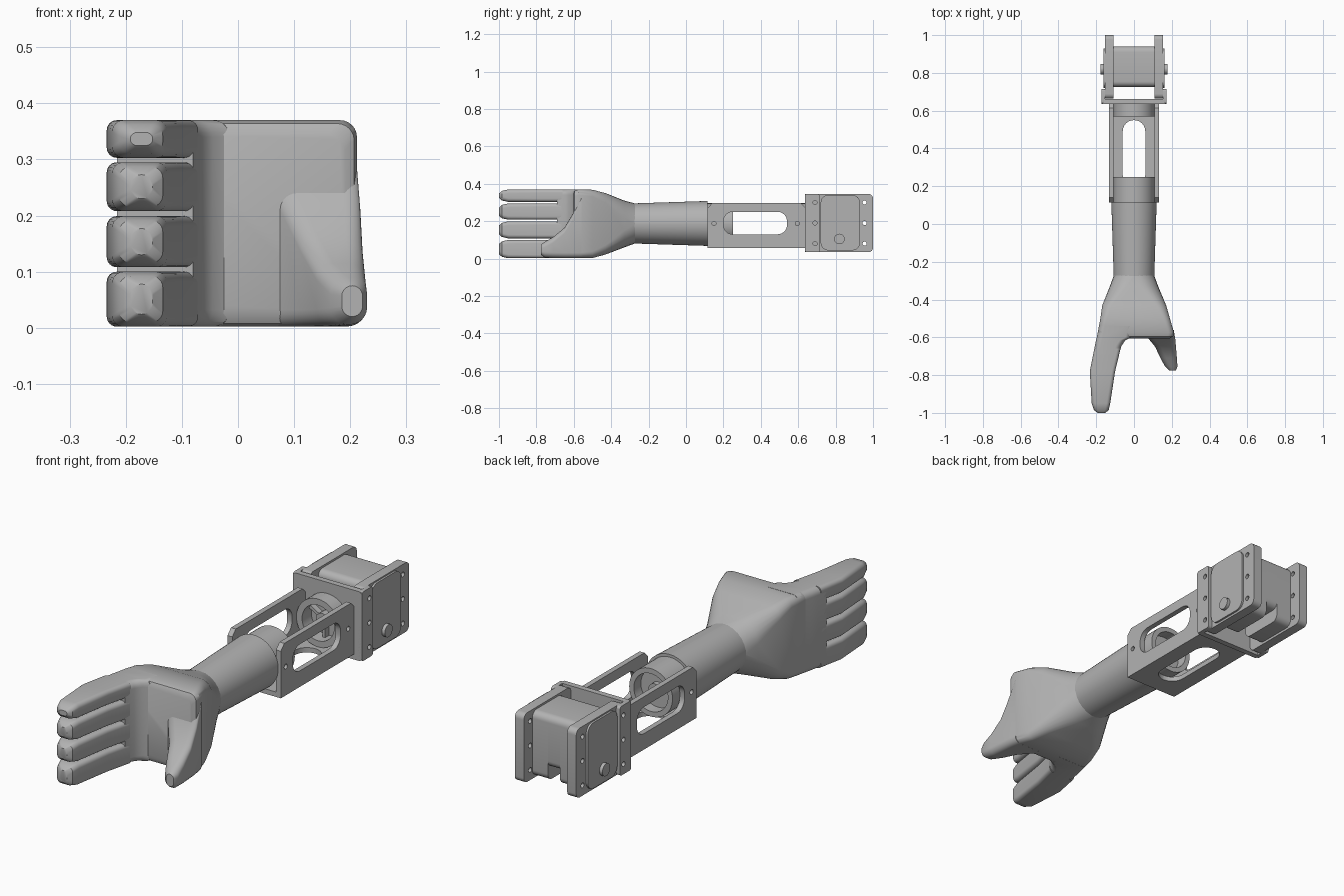
import bpy, bmesh, math
from mathutils import Matrix, Vector

cube = bpy.data.objects.get("Cube")
if cube:
    bpy.data.objects.remove(cube, do_unlink=True)

grey = bpy.data.materials.new("plain_grey")
grey.use_nodes = True
GREY = (0.45, 0.45, 0.45, 1)
grey.diffuse_color = GREY
grey.node_tree.nodes["Principled BSDF"].inputs["Base Color"].default_value = GREY

AXIS_Z = 0.188  # height of the arm's centre line

# Local (u, v, normal) frames for flat plates
SIDE = Matrix(((0, 0, 1, 0), (1, 0, 0, 0), (0, 1, 0, 0), (0, 0, 0, 1)))    # u=y, v=z
FACE = Matrix(((1, 0, 0, 0), (0, 0, -1, 0), (0, 1, 0, 0), (0, 0, 0, 1)))   # u=x, v=z
FLOOR = Matrix.Identity(4)                                                 # u=x, v=y


def rounded(u0, u1, v0, v1, r, seg=6):
    """Closed loop of a rounded rectangle."""
    r = min(r, (u1 - u0) * 0.499, (v1 - v0) * 0.499)
    corners = [(u1 - r, v1 - r), (u0 + r, v1 - r), (u0 + r, v0 + r), (u1 - r, v0 + r)]
    loop = []
    for i, (cu, cv) in enumerate(corners):
        for k in range(seg + 1):
            a = (i + k / seg) * math.pi / 2
            loop.append((cu + r * math.cos(a), cv + r * math.sin(a)))
    return loop


def circle(u, v, r, seg=6):
    return rounded(u - r, u + r, v - r, v + r, r, seg)


def finish(name, mesh, angle=35):
    obj = bpy.data.objects.new(name, mesh)
    bpy.context.collection.objects.link(obj)
    mesh.materials.clear()
    mesh.materials.append(grey)
    bpy.ops.object.select_all(action="DESELECT")
    obj.select_set(True)
    bpy.context.view_layer.objects.active = obj
    bpy.ops.object.shade_smooth_by_angle(angle=math.radians(angle))
    return obj


def plate(name, loops, frame, lo, hi):
    """Flat plate with holes, lying between lo and hi along the frame normal."""
    curve = bpy.data.curves.new(name, "CURVE")
    curve.dimensions = "2D"
    curve.fill_mode = "BOTH"
    curve.extrude = (hi - lo) / 2
    for loop in loops:
        spline = curve.splines.new("POLY")
        spline.points.add(len(loop) - 1)
        for p, (u, v) in zip(spline.points, loop):
            p.co = (u, v, 0, 1)
        spline.use_cyclic_u = True
    temp = bpy.data.objects.new(name + "_curve", curve)
    bpy.context.collection.objects.link(temp)
    bpy.context.view_layer.update()
    mesh = bpy.data.meshes.new_from_object(
        temp.evaluated_get(bpy.context.evaluated_depsgraph_get()))
    bpy.data.objects.remove(temp, do_unlink=True)
    mesh.transform(frame @ Matrix.Translation((0, 0, (lo + hi) / 2)))
    bm = bmesh.new()
    bm.from_mesh(mesh)
    bmesh.ops.remove_doubles(bm, verts=bm.verts, dist=1e-5)
    bmesh.ops.recalc_face_normals(bm, faces=bm.faces)
    bm.to_mesh(mesh)
    bm.free()
    return finish(name, mesh)


def loft(name, sections, seg=6, angle=35):
    """Skin rounded-rectangle sections (y, x0, x1, z0, z1, r) along y."""
    bm = bmesh.new()
    rings = [[bm.verts.new((x, s[0], z)) for x, z in rounded(*s[1:], seg)] for s in sections]
    n = len(rings[0])
    for a, b in zip(rings, rings[1:]):
        for i in range(n):
            j = (i + 1) % n
            bm.faces.new((a[i], a[j], b[j], b[i]))
    bm.faces.new(rings[0])
    bm.faces.new(rings[-1])
    bmesh.ops.recalc_face_normals(bm, faces=bm.faces)
    mesh = bpy.data.meshes.new(name)
    bm.to_mesh(mesh)
    bm.free()
    return finish(name, mesh, angle)


def disc(y, r):
    return (y, -r, r, AXIS_Z - r, AXIS_Z + r, r)


# Hand: palm block, knuckle slab, thumb and four fingers
loft("palm", [
    disc(-0.27, 0.106),
    (-0.33, -0.128, 0.128, 0.06, 0.31, 0.09),
    (-0.43, -0.168, 0.17, 0.022, 0.35, 0.05),
    (-0.50, -0.178, 0.19, 0.003, 0.368, 0.035),
    (-0.575, -0.192, 0.212, 0.002, 0.37, 0.03),
    (-0.595, -0.19, 0.207, 0.008, 0.364, 0.03),
    (-0.605, -0.18, 0.19, 0.025, 0.345, 0.03)])
loft("knuckles", [
    (-0.54, -0.184, 0.0, 0.002, 0.37, 0.03),
    (-0.60, -0.197, -0.015, 0.002, 0.37, 0.03),
    (-0.615, -0.201, -0.045, 0.002, 0.37, 0.03),
    (-0.645, -0.207, -0.066, 0.002, 0.37, 0.03),
    (-0.69, -0.216, -0.08, 0.002, 0.37, 0.03)])
loft("thumb", [
    (-0.56, 0.03, 0.21, 0.002, 0.34, 0.03),
    (-0.605, 0.075, 0.218, 0.002, 0.24, 0.03),
    (-0.65, 0.112, 0.222, 0.002, 0.165, 0.03),
    (-0.71, 0.14, 0.227, 0.003, 0.115, 0.03),
    (-0.755, 0.165, 0.23, 0.006, 0.09, 0.03),
    (-0.775, 0.185, 0.222, 0.02, 0.075, 0.02)])
finger_names = ["little", "ring", "middle", "index"]
finger_spans = [(0.002, 0.1), (0.108, 0.199), (0.208, 0.295), (0.303, 0.37)]
for finger, (z0, z1) in zip(finger_names, finger_spans):
    loft(finger + "_finger", [
        (-0.66, -0.21, -0.071, z0, z1, 0.018),
        (-0.78, -0.234, -0.1, z0, z1, 0.018),
        (-0.95, -0.224, -0.126, z0, z1, 0.02),
        (-0.985, -0.212, -0.134, z0 + 0.008, z1 - 0.008, 0.02),
        (-1.0, -0.192, -0.152, z0 + 0.022, z1 - 0.022, 0.02)])

# Forearm: tapered tube with a hollow collar inside the channel
loft("forearm", [disc(-0.285, 0.107), disc(0.115, 0.12)], 12)
loft("forearm_plug", [disc(0.11, 0.108), disc(0.2, 0.108)], 12)
plate("forearm_collar", [circle(0, AXIS_Z, 0.108, 12), circle(0, AXIS_Z, 0.085, 12)],
      FACE, -0.25, -0.2)
loft("collar_hub", [disc(0.2, 0.03), disc(0.225, 0.03)])

# Channel: slotted side walls and a slotted floor
wall = [(0.115, 0.058), (0.64, 0.058), (0.64, 0.27), (0.615, 0.296), (0.14, 0.296), (0.115, 0.27)]
wall_holes = [rounded(0.2, 0.54, 0.13, 0.25, 0.05), circle(0.15, AXIS_Z, 0.011),
              circle(0.595, AXIS_Z, 0.011)]
for name, side in (("left", 1), ("right", -1)):
    lo, hi = sorted((side * 0.109, side * 0.133))
    plate(name + "_channel_wall", [wall] + wall_holes, SIDE, lo, hi)
plate("channel_floor", [rounded(-0.11, 0.11, 0.115, 0.64, 0.002),
                        rounded(-0.06, 0.06, 0.2, 0.55, 0.06)], FLOOR, 0.058, 0.08)

# Spoked ring joining the channel to the servo bracket
plate("joint_ring", [circle(0, AXIS_Z, 0.108, 12), circle(0, AXIS_Z, 0.08, 12)],
      FACE, -0.645, -0.57)
loft("joint_hub", [disc(0.6, 0.032), disc(0.645, 0.032)])
for i in range(3):
    mesh = bpy.data.meshes.new("joint_spoke")
    bm = bmesh.new()
    bmesh.ops.create_cube(bm, size=1, matrix=Matrix.Diagonal((0.06, 0.03, 0.014, 1)))
    bm.transform(Matrix.Translation((0, 0.625, AXIS_Z))
                 @ Matrix.Rotation(math.radians(90 + 120 * i), 4, "Y")
                 @ Matrix.Translation((0.055, 0, 0)))
    bm.to_mesh(mesh)
    bm.free()
    finish("joint_spoke", mesh)

# Servo bracket and servo, mirrored cheeks on both sides
BOTTOM, TOP = 0.034, 0.346
hole_heights = (0.08, 0.19, 0.3)
plate("bracket_back", [rounded(-0.17, 0.17, BOTTOM, TOP, 0.012)], FACE, -0.662, -0.636)
for name, side in (("left", 1), ("right", -1)):
    def cheek(part, loops, a, b):
        lo, hi = sorted((side * a, side * b))
        plate(name + part, loops, SIDE, lo, hi)
    cheek("_bracket_flange", [rounded(0.636, 0.715, BOTTOM, TOP, 0.012)]
          + [circle(0.69, z, 0.011) for z in hole_heights], 0.153, 0.172)
    cheek("_servo_cheek", [rounded(0.664, 1.0, BOTTOM, TOP, 0.025)]
          + [circle(0.955, z, 0.011) for z in hole_heights], 0.108, 0.153)
    cheek("_servo_cover", [rounded(0.72, 0.93, BOTTOM + 0.01, TOP - 0.006, 0.04)], 0.15, 0.162)
    cheek("_axle", [circle(0.82, 0.105, 0.028)], 0.15, 0.177)
    cheek("_servo_body", [rounded(0.725, 0.94, 0.045, 0.337, 0.03)], 0.03, 0.11)
plate("servo_body_middle", [rounded(0.725, 0.94, 0.105, 0.337, 0.03)], SIDE, -0.03, 0.03)
